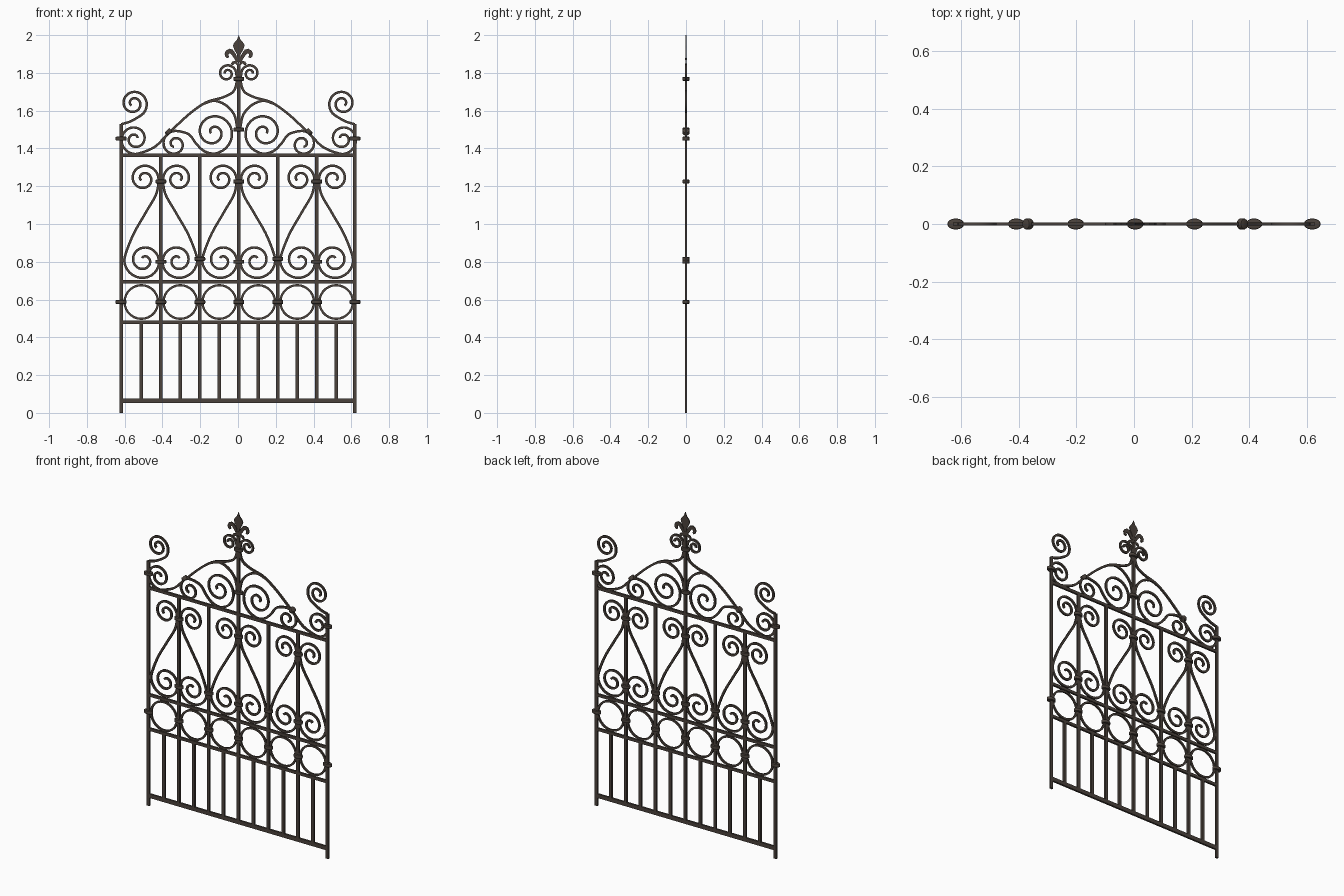
import bpy, bmesh
from math import pi, cos, sin, radians
from mathutils import Vector, Matrix

if "Cube" in bpy.data.objects:
    bpy.data.objects.remove(bpy.data.objects["Cube"])

iron = bpy.data.materials.new("dark_iron")
iron.use_nodes = True
iron.diffuse_color = (0.070, 0.055, 0.045, 1)
iron.node_tree.nodes["Principled BSDF"].inputs["Base Color"].default_value = iron.diffuse_color

HALF = 0.619          # distance from the middle to a post
BAY = HALF / 3        # spacing of the main uprights
MID = 0.004           # the infill sits slightly off the middle
RAIL_TOP, RAIL_MID, RAIL_LOW, RAIL_BASE = 1.363, 0.694, 0.480, 0.064


def finish(name, bm):
    bmesh.ops.recalc_face_normals(bm, faces=bm.faces)
    me = bpy.data.meshes.new(name)
    bm.to_mesh(me)
    bm.free()
    me.materials.append(iron)
    me.shade_smooth()
    me.set_sharp_from_angle(angle=radians(35))
    ob = bpy.data.objects.new(name, me)
    bpy.context.collection.objects.link(ob)
    return ob


def bar(name, x, z, w, h, depth=0.012):
    bm = bmesh.new()
    bmesh.ops.create_cube(bm, size=1)
    bmesh.ops.scale(bm, vec=(w, depth, h), verts=bm.verts)
    bmesh.ops.translate(bm, vec=(x, 0, z), verts=bm.verts)
    return finish(name, bm)


def upright(name, x, low, high, w=0.019):
    return bar(name, x, (low + high) / 2, w, high - low)


def collar(name, x, z, w=0.058, h=0.020, tilt=0):
    """Oval band with rounded rims."""
    bm = bmesh.new()
    bmesh.ops.create_cone(bm, cap_ends=True, segments=24, radius1=0.5, radius2=0.5, depth=1)
    bmesh.ops.scale(bm, vec=(w, 0.038, h), verts=bm.verts)
    rims = [e for e in bm.edges if abs(e.verts[0].co.z - e.verts[1].co.z) < 1e-5]
    bmesh.ops.bevel(bm, geom=rims, offset=0.004, segments=2, affect='EDGES', profile=0.5)
    bmesh.ops.transform(bm, matrix=Matrix.Translation((x, 0, z)) @ Matrix.Rotation(tilt, 4, 'Y'),
                        verts=bm.verts)
    return finish(name, bm)


def spiral(cx, cz, r0, r1, start, turns):
    """Points winding inward from an outer angle; negative turns go clockwise."""
    n = int(abs(turns) * 28)
    out = []
    for i in range(n + 1):
        t = i / n
        a, r = start + turns * 2 * pi * t, r0 + (r1 - r0) * t
        out.append((cx + r * cos(a), cz + r * sin(a)))
    return out


def smooth(points, steps=8):
    """Rounded path through the given points."""
    p = [Vector(q) for q in points]
    p = [2 * p[0] - p[1]] + p + [2 * p[-1] - p[-2]]
    out = []
    for a, b, c, d in zip(p, p[1:], p[2:], p[3:]):
        k = steps if (c - b).length > 0.025 else 1
        # Barry-Goldman form keeps unevenly spaced points free of loops
        t1 = (b - a).length ** 0.5
        t2 = t1 + (c - b).length ** 0.5
        t3 = t2 + (d - c).length ** 0.5
        for i in range(k):
            t = t1 + (t2 - t1) * i / k
            a1 = a.lerp(b, t / t1)
            a2 = b.lerp(c, (t - t1) / (t2 - t1))
            a3 = c.lerp(d, (t - t2) / (t3 - t2))
            b1 = a1.lerp(a2, t / t2)
            b2 = a2.lerp(a3, (t - t1) / (t3 - t1))
            out.append(b1.lerp(b2, (t - t1) / (t2 - t1)))
    return out + [p[-2]]


def ribbon(name, points, side=1, x=MID, w=0.013, depth=0.010):
    """Flat iron strip bent along a path in the gate's plane."""
    path = smooth(points)
    bm = bmesh.new()
    rings = []
    for i, p in enumerate(path):
        d = (path[min(i + 1, len(path) - 1)] - path[max(i - 1, 0)]).normalized()
        n = Vector((-d.y, d.x)) * w / 2
        ring = []
        for s, y in ((1, -1), (1, 1), (-1, 1), (-1, -1)):
            q = p + n * s
            ring.append(bm.verts.new((x + side * q.x, y * depth / 2, q.y)))
        rings.append(ring)
    for r, s in zip(rings, rings[1:]):
        for j in range(4):
            k = (j + 1) % 4
            bm.faces.new((r[j], r[k], s[k], s[j]))
    bm.faces.new(rings[0])
    bm.faces.new(rings[-1])
    return finish(name, bm)


def plate(name, outline, side=1, depth=0.006):
    bm = bmesh.new()
    f = bm.faces.new([bm.verts.new((MID + side * x, -depth / 2, z)) for x, z in outline])
    new = bmesh.ops.extrude_face_region(bm, geom=[f])["geom"]
    bmesh.ops.translate(bm, vec=(0, depth, 0),
                        verts=[v for v in new if isinstance(v, bmesh.types.BMVert)])
    return finish(name, bm)


# Frame: posts, rails, main uprights and short pickets
for s, side in ((1, "left"), (-1, "right")):
    upright(side + "_post", s * HALF, 0, 1.53)
    collar(side + "_post_collar", s * HALF, 1.452)
    collar(side + "_post_ring_collar", s * HALF, 0.587)
for name, z, h in (("top_rail", RAIL_TOP, 0.018), ("middle_rail", RAIL_MID, 0.018),
                   ("lower_rail", RAIL_LOW, 0.018), ("bottom_rail", RAIL_BASE, 0.025)):
    bar(name, 0, z, 2 * HALF, h)
for i in range(-2, 3):
    upright("upright", MID + i * BAY, RAIL_BASE, 1.85 if i == 0 else RAIL_TOP)
    collar("ring_collar", MID + i * BAY, 0.587)

# Pickets, with a ring above each
for i in range(6):
    x = MID + (i - 2.5) * BAY
    upright("picket", x, RAIL_BASE, RAIL_LOW)
    ribbon("ring", spiral(x, 0.587, 0.089, 0.089, 0, 1), x=0, w=0.012)

# Three lyre panels, each a mirrored pair of S scrolls
lyre = (spiral(0.090, 1.240, 0.078, 0.016, pi, -1.6)[::-1]
        + [(0.022, 1.165), (0.08, 1.06), (0.15, 0.935)]
        + spiral(0.09, 0.807, 0.104, 0.016, 0, -1.85))
for i in (-2, 0, 2):
    x = MID + i * BAY
    for s in (1, -1):
        ribbon("lyre_scroll", lyre, s, x)
    collar("lyre_top_collar", x, 1.225)
    collar("lyre_bottom_collar", x, 0.80)
for s in (1, -1):
    collar("lyre_side_collar", MID + s * BAY, 0.815)

# Crest: arch, inner scrolls and post scrolls
arch = (spiral(0.062, 1.797, 0.049, 0.012, pi, -1.5)[::-1]
        + [(0.012, 1.745), (0.03, 1.70), (0.08, 1.672), (0.17, 1.645),
           (0.25, 1.592), (0.37, 1.482), (0.45, 1.405)]
        + spiral(0.55, 1.450, 0.080, 0.015, -pi / 2, 1.7))
inner = (spiral(0.338, 1.423, 0.070, 0.014, pi / 2, -1.45)[::-1]
         + [(0.265, 1.475), (0.225, 1.425), (0.185, 1.387)]
         + spiral(0.135, 1.485, 0.113, 0.012, -pi / 2, -1.8))
brace = [(0.006, 1.50), (0.025, 1.58), (0.07, 1.63), (0.13, 1.652), (0.19, 1.635)]
horn = ([(HALF, 1.528), (0.57, 1.543)]
        + spiral(0.553, 1.638, 0.074, 0.015, pi + 0.8, -1.75))
for s in (1, -1):
    ribbon("arch", arch, s)
    ribbon("inner_scroll", inner, s)
    ribbon("arch_brace", brace, s)
    ribbon("post_scroll", horn, s, 0)
    collar("arch_collar", MID + s * 0.372, 1.488, 0.036, 0.024, s * pi / 4)
collar("crest_collar", MID, 1.500)
collar("finial_collar", MID, 1.768)

# Lily finial cut from thin plate
petal = [(0, 2.0), (0.010, 1.975), (0.026, 1.957), (0.031, 1.944), (0.024, 1.925),
         (0.010, 1.898), (0.008, 1.86), (0, 1.85)]
leaf = [(0.008, 1.882), (0.018, 1.905), (0.032, 1.923), (0.050, 1.928), (0.067, 1.919),
        (0.075, 1.902), (0.071, 1.885), (0.060, 1.877), (0.051, 1.884), (0.055, 1.896),
        (0.050, 1.904), (0.041, 1.900), (0.03, 1.885), (0.017, 1.866), (0.008, 1.864)]
foot = [(0.006, 1.868), (0.020, 1.864), (0.034, 1.860), (0.041, 1.850), (0.036, 1.840),
        (0.027, 1.843), (0.020, 1.850), (0.006, 1.838)]
for s in (1, -1):
    plate("lily_petal", petal, s)
    plate("lily_leaf", leaf, s)
    plate("lily_foot", foot, s)
bar("lily_band", MID, 1.874, 0.036, 0.012, 0.008)
